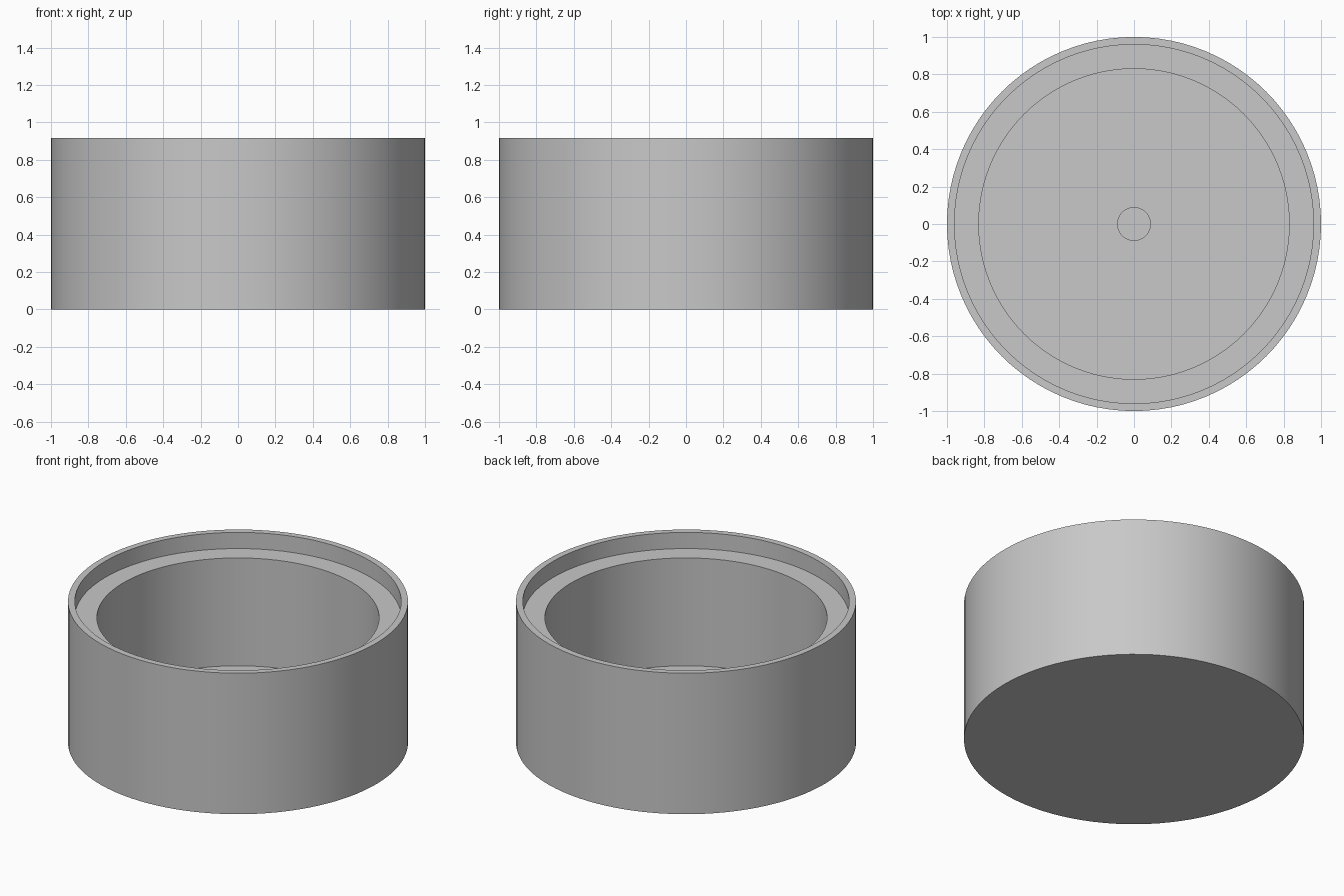
import bpy
import bmesh
from math import tau

cube = bpy.data.objects.get("Cube")
if cube:
    bpy.data.objects.remove(cube, do_unlink=True)

SIDES = 96
HEIGHT, LEDGE, FLOOR, BOSS_TOP = 0.915, 0.81, 0.11, 0.2
OUTER, RIM, WELL, BOSS = 1.0, 0.96, 0.83, 0.09

grey = bpy.data.materials.new("plain grey")
grey.use_nodes = True
colour = (0.58, 0.58, 0.58, 1)
grey.diffuse_color = colour
grey.node_tree.nodes["Principled BSDF"].inputs["Base Color"].default_value = colour


def lathe(name, profile):
    """Revolve a (radius, height) profile around the z axis."""
    bm = bmesh.new()
    verts = [bm.verts.new((r, 0, z)) for r, z in profile]
    edges = [bm.edges.new(pair) for pair in zip(verts, verts[1:])]
    bmesh.ops.spin(bm, geom=verts + edges, cent=(0, 0, 0), axis=(0, 0, 1),
                   angle=tau, steps=SIDES, use_merge=False)
    bmesh.ops.remove_doubles(bm, verts=bm.verts, dist=0.0001)
    bmesh.ops.recalc_face_normals(bm, faces=bm.faces)
    mesh = bpy.data.meshes.new(name)
    bm.to_mesh(mesh)
    bm.free()
    mesh.materials.append(grey)
    obj = bpy.data.objects.new(name, mesh)
    bpy.context.collection.objects.link(obj)
    bpy.ops.object.select_all(action="DESELECT")
    obj.select_set(True)
    bpy.context.view_layer.objects.active = obj
    bpy.ops.object.shade_smooth_by_angle()
    return obj


# Round cup with a thin rim, recessed lid ledge, deep well and low centre boss
lathe("stepped_cup", [
    (0, 0), (OUTER, 0), (OUTER, HEIGHT), (RIM, HEIGHT),
    (RIM, LEDGE), (WELL, LEDGE), (WELL, FLOOR),
    (BOSS, FLOOR), (BOSS, BOSS_TOP), (0, BOSS_TOP),
])
